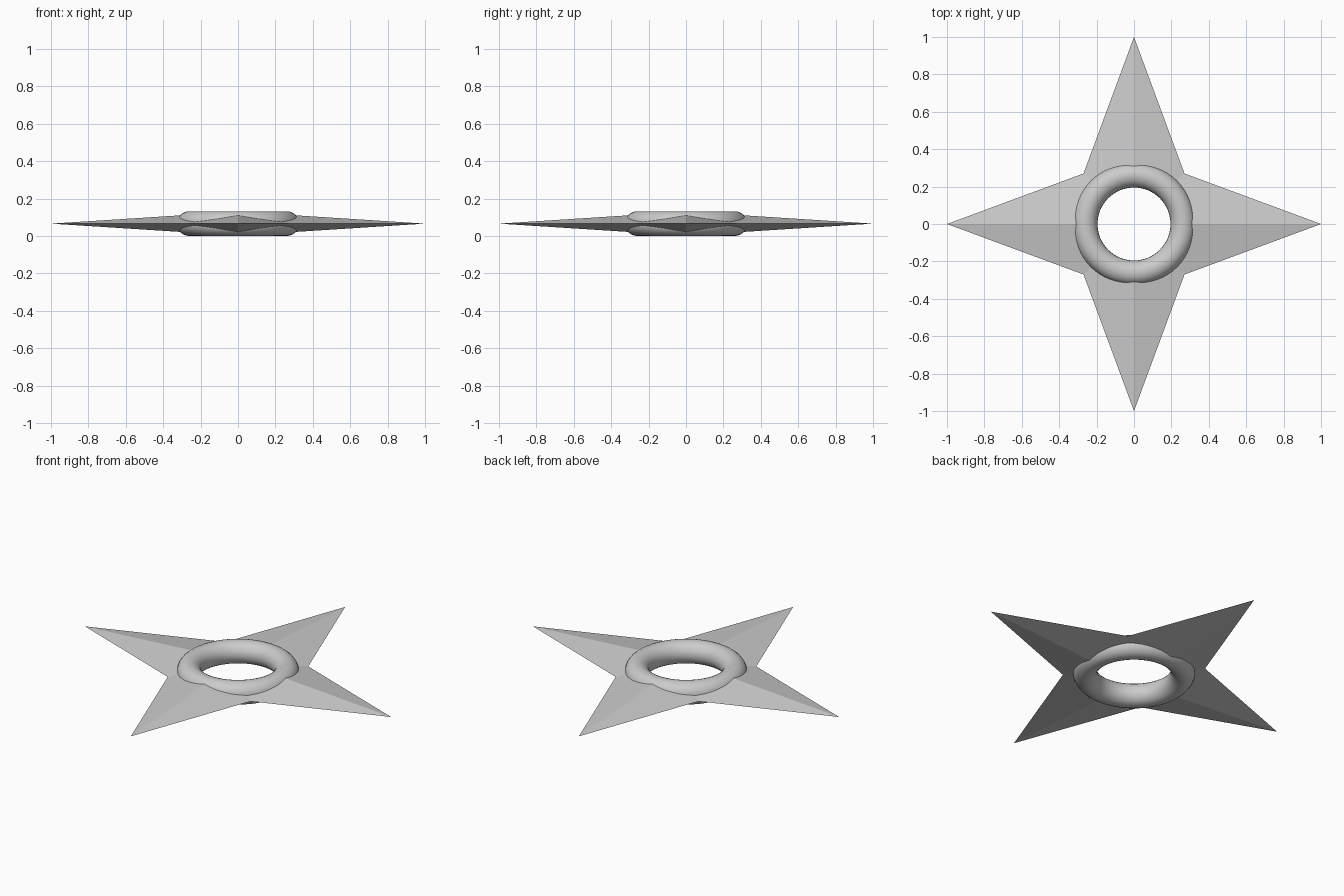
import bpy
import bmesh
from math import cos, sin, radians, sqrt

if "Cube" in bpy.data.objects:
    bpy.data.objects.remove(bpy.data.objects["Cube"])

MID = 0.066        # height of the sharp edge, also the ring's tube radius
RIDGE = 0.064      # ridge height at the centre above the sharp edge
NOTCH = 0.27 * sqrt(2)
RING = 0.261
POINTS = 4

steel = bpy.data.materials.new("steel grey")
steel.use_nodes = True
grey = (0.6, 0.6, 0.6, 1)
steel.diffuse_color = grey
steel.node_tree.nodes["Principled BSDF"].inputs["Base Color"].default_value = grey

# Four pointed blades: ridged on both sides, open in the middle
bm = bmesh.new()
outer, upper, lower = [], [], []
for i in range(POINTS * 2):
    a = radians(360 / (POINTS * 2) * i)
    reach = NOTCH if i % 2 else 1.0
    height = RIDGE * (1 - RING / reach)

    def point(r, z):
        return bm.verts.new((r * cos(a), r * sin(a), z))

    outer.append(point(reach, MID))
    upper.append(point(RING, MID + height))
    lower.append(point(RING, MID - height))
for i in range(POINTS * 2):
    j = (i + 1) % (POINTS * 2)
    for a, b in ((outer, upper), (upper, lower), (lower, outer)):
        bm.faces.new((a[i], a[j], b[j], b[i]))
bmesh.ops.recalc_face_normals(bm, faces=bm.faces)
mesh = bpy.data.meshes.new("star_blades")
bm.to_mesh(mesh)
bm.free()
blades = bpy.data.objects.new("star_blades", mesh)
bpy.context.collection.objects.link(blades)
blades.data.materials.append(steel)

# Smooth centre ring
bpy.ops.mesh.primitive_torus_add(major_radius=RING, minor_radius=MID,
                                 major_segments=64, minor_segments=24,
                                 location=(0, 0, MID))
ring = bpy.context.object
ring.name = "centre_ring"
ring.data.materials.append(steel)
bpy.ops.object.shade_smooth()
